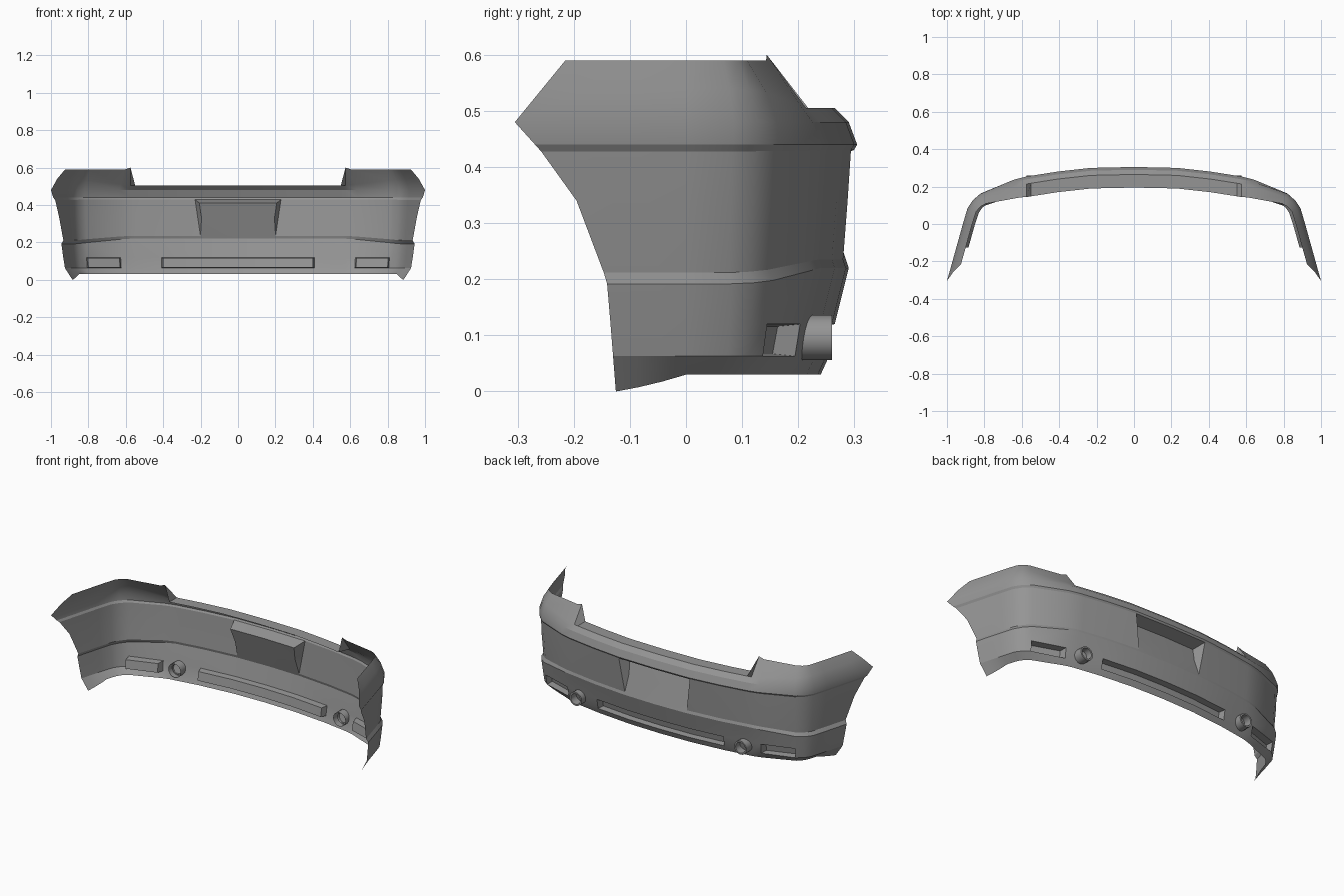
import bpy, bmesh, math
from mathutils import Vector

cube = bpy.data.objects.get("Cube")
if cube:
    bpy.data.objects.remove(cube)

grey = bpy.data.materials.new("primer_grey")
grey.use_nodes = True
colour = (0.3, 0.3, 0.3, 1)
grey.diffuse_color = colour
grey.node_tree.nodes["Principled BSDF"].inputs["Base Color"].default_value = colour


def finish(bm, name, angle):
    mesh = bpy.data.meshes.new(name)
    bm.to_mesh(mesh)
    bm.free()
    mesh.materials.append(grey)
    ob = bpy.data.objects.new(name, mesh)
    bpy.context.collection.objects.link(ob)
    bpy.ops.object.select_all(action='DESELECT')
    ob.select_set(True)
    bpy.context.view_layer.objects.active = ob
    bpy.ops.object.shade_smooth_by_angle(angle=math.radians(angle))
    return ob


def interp(table, v):
    for (a, p), (b, q) in zip(table, table[1:]):
        if v <= b:
            return p + (q - p) * max(0, (v - a) / (b - a))
    return table[-1][1]


# Outline of the widest level in plan, from the middle to the wheel arch
plan = [(0, .305), (.215, .30), (.41, .28), (.55, .258), (.575, .254), (.64, .238),
        (.82, .165), (.862, .128), (.89, .085), (.915, 0), (.945, -.1), (.972, -.2), (1, -.305)]
side_start = 9
last = len(plan) - 1

# Levels from top to bottom: middle height, side height, middle inset, side inset
levels = [(.505, .59, .11, .05), (.505, .54, .04, .02), (.48, .48, .015, 0),
          (.44, .44, 0, .002), (.43, .428, .006, .009), (.34, .34, .012, .012),
          (.235, .212, .02, .022), (.22, .192, .015, .01), (.12, .12, .04, .018),
          (.063, .063, .05, .026), (.03, .03, .065, .065)]

# Height against y of the wheel arch edge
arch = [(0, -.125), (.19, -.14), (.29, -.17), (.38, -.215), (.48, -.305), (.59, -.215)]


def shell_point(col, row):
    x, y = plan[col]
    zc, zs, dc, ds = levels[row]
    blend = min(1, max(0, (x - .6) / .28))
    z, inset = zc + (zs - zc) * blend, dc + (ds - dc) * blend
    if row == 0:
        z = zc if x < .56 else zs + (.01 if x < .6 else 0)
    # Direction across the outline
    if x < .6:
        n = Vector((0, 1))
    elif col >= side_start:
        n = Vector((1, 0))
    else:
        t = Vector(plan[col + 1]) - Vector(plan[col - 1])
        n = Vector((-t.y, t.x)).normalized()
    # Trim the sides to the wheel arch and drop the lower tip
    if col >= side_start:
        f = (col - side_start) / (last - side_start)
        if row == len(levels) - 1:
            z = .03 * (1 - f) - .01 * f * (1 - f)
        y = f * interp(arch, z)
        x = .915 + .085 * y / -.305
    x, y = x - n.x * inset, y - n.y * inset
    # The number plate opening widens upwards
    if col == 1:
        x += (min(max(z, .235), .43) - .33) * .15
    return Vector((x, y, z))


# Bumper skin
bm = bmesh.new()
grid = {}
for c in range(-last, last + 1):
    for r in range(len(levels)):
        p = shell_point(abs(c), r)
        if c < 0:
            p.x = -p.x
        grid[c, r] = bm.verts.new(p)
cells = {}
for c in range(-last, last):
    for r in range(len(levels) - 1):
        cells[c, r] = bm.faces.new((grid[c, r], grid[c, r + 1],
                                    grid[c + 1, r + 1], grid[c + 1, r]))


def recess(cols, rows, depth, taper, height_taper):
    """Push a block of cells inwards; depth depends on the height fraction."""
    faces = [cells[c, r] for c in cols for r in rows]
    pts = [v.co.copy() for f in faces for v in f.verts]
    lo, hi = min(p.z for p in pts), max(p.z for p in pts)
    mid = (min(p.x for p in pts) + max(p.x for p in pts)) / 2
    new = bmesh.ops.extrude_face_region(bm, geom=faces)["geom"]
    old = [f for f in faces if f.is_valid]
    if old:
        bmesh.ops.delete(bm, geom=old, context='FACES')
    for v in new:
        if isinstance(v, bmesh.types.BMVert):
            f = (v.co.z - lo) / (hi - lo)
            d, k = depth(f), height_taper(f)
            v.co.y -= d
            v.co.z += k
            if d > 0:
                v.co.x = mid + (v.co.x - mid) * taper


# Number plate recess, sloping from the skin at its foot to full depth at its top
recess(range(-1, 1), (4, 5), lambda f: .07 * f, .9, lambda f: -.02 * f)
# Middle slot and two side vents
recess(range(-2, 2), (8,), lambda f: .035, .975, lambda f: .004 - .008 * f)
for cols in ((5,), (-6,)):
    recess(cols, (8,), lambda f: .04, .93, lambda f: .004 - .008 * f)
bmesh.ops.remove_doubles(bm, verts=bm.verts, dist=.0005)
finish(bm, "bumper_skin", 22)

# Exhaust tips: open tubes with a rolled lip and an inner wall
tip_profile = [(.04, .175), (.04, .26), (.031, .26), (.031, .2)]
for side, name in ((1, "left_exhaust_tip"), (-1, "right_exhaust_tip")):
    bm = bmesh.new()
    sides = 16
    rings = []
    for radius, y in tip_profile:
        rings.append([bm.verts.new((side * .535 + radius * math.cos(a), y,
                                    .096 + radius * math.sin(a)))
                      for a in (math.tau * i / sides for i in range(sides))])
    for a, b in zip(rings, rings[1:]):
        for i in range(sides):
            j = (i + 1) % sides
            bm.faces.new((a[i], b[i], b[j], a[j]))
    bmesh.ops.recalc_face_normals(bm, faces=bm.faces)
    finish(bm, name, 35)
